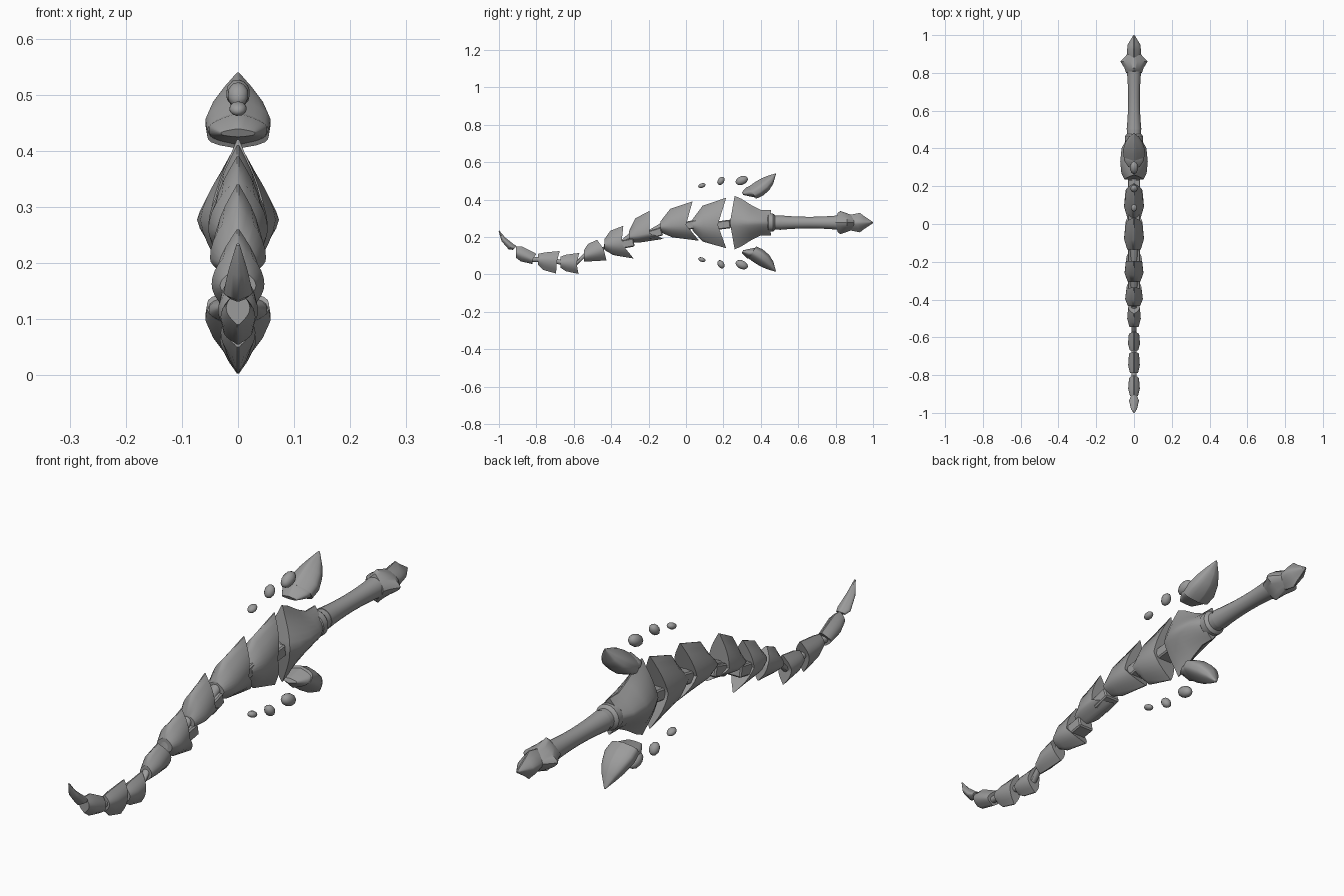
import bpy, bmesh, math
from mathutils import Vector

if "Cube" in bpy.data.objects:
    bpy.data.objects.remove(bpy.data.objects["Cube"])

steel = bpy.data.materials.new("grey_steel")
steel.diffuse_color = (0.33, 0.33, 0.33, 1)
steel.use_nodes = True
steel.node_tree.nodes["Principled BSDF"].inputs["Base Color"].default_value = steel.diffuse_color
MID = 0.277  # height of the hilt axis


def finish(name, bm, angle=38):
    bmesh.ops.recalc_face_normals(bm, faces=bm.faces)
    me = bpy.data.meshes.new(name)
    bm.to_mesh(me)
    bm.free()
    me.materials.append(steel)
    ob = bpy.data.objects.new(name, me)
    bpy.context.collection.objects.link(ob)
    bpy.ops.object.select_all(action='DESELECT')
    ob.select_set(True)
    bpy.context.view_layer.objects.active = ob
    bpy.ops.object.shade_smooth_by_angle(angle=math.radians(angle))


def loft(name, stations, up=2.0, down=2.0, flip=False, rows=12):
    """Ridged shell: each station is top, middle and bottom (y,z) plus half width."""
    bm = bmesh.new()
    rings = []
    for top, mid, bot, w in stations:
        ring = []
        for k in range(rows + 1):
            t = 1 - 2 * k / rows
            p = mid.lerp(top, t) if t >= 0 else mid.lerp(bot, -t)
            x = max(w * (1 - abs(t) ** (up if t > 0 else down)), 0.002)
            z = 2 * MID - p.y if flip else p.y
            ring.append((bm.verts.new((-x, p.x, z)), bm.verts.new((x, p.x, z))))
        rings.append(ring)
    for k in range(rows):
        for a, b in zip(rings, rings[1:]):
            for s in (0, 1):
                bm.faces.new((a[k][s], a[k + 1][s], b[k + 1][s], b[k][s]))
        for r in (rings[0], rings[-1]):
            bm.faces.new((r[k][0], r[k][1], r[k + 1][1], r[k + 1][0]))
    for a, b in zip(rings, rings[1:]):
        for k in (0, rows):
            bm.faces.new((a[k][0], a[k][1], b[k][1], b[k][0]))
    finish(name, bm)


def spike(name, rings, lean, **kw):
    """Loft along a leaning axis: rings of (y, z, half height, half width)."""
    d = Vector(lean).normalized()
    loft(name, [(Vector((y, z)) + d * h, Vector((y, z)), Vector((y, z)) - d * h, w)
                for y, z, h, w in rings], **kw)


def mirrored(name, rings, power):
    """Loft symmetric about the hilt axis: rings of (y, half height, half width, sweep)."""
    loft(name, [(Vector((y + s, MID + h)), Vector((y, MID)), Vector((y + s, MID - h)), w)
                for y, h, w, s in rings], up=power, down=power)


def lathe(name, profile, n=20):
    """Round part along y: profile of (y, z, radius)."""
    bm = bmesh.new()
    rings = [[bm.verts.new((r * math.cos(2 * math.pi * j / n), y,
                            z + r * math.sin(2 * math.pi * j / n))) for j in range(n)]
             for y, z, r in profile]
    for a, b in zip(rings, rings[1:]):
        for j in range(n):
            bm.faces.new((a[j], a[(j + 1) % n], b[(j + 1) % n], b[j]))
    bm.faces.new(rings[0])
    bm.faces.new(rings[-1])
    finish(name, bm)


def blade_segment(name, front, notch, top, bottom, w):
    """Chevron: swept top and bottom points around a notched rear edge."""
    front, notch, top, bottom = map(Vector, (front, notch, top, bottom))

    def shoulder(tip, sign):
        rise = max(.65 * abs(tip.y - front.y) + .008, .03)
        return Vector((front.x + .3 * (tip.x - front.x), front.y + sign * rise))
    neck = Vector((0, .03))
    loft(name, [(front + neck, front, front - neck, w * .68),
                (shoulder(top, 1), front.lerp(notch, .42), shoulder(bottom, -1), w),
                (top, notch, bottom, w * .86)])


# Blade tip
spike("blade_tip", [(-1, .233, .002, .003), (-.976, .187, .014, .017),
                    (-.935, .148, .019, .026), (-.915, .141, .014, .018)], (.7, .7))

# Blade segments: front, rear notch, top point, bottom point, half width
segments = [
    ((-.91, .12), (-.82, .08), (-.80, .11), (-.82, .055), .031),
    ((-.79, .08), (-.69, .07), (-.675, .125), (-.695, .005), .031),
    ((-.67, .065), (-.585, .06), (-.57, .115), (-.575, .003), .032),
    ((-.545, .10), (-.44, .135), (-.475, .185), (-.425, .075), .036),
    ((-.435, .16), (-.345, .165), (-.335, .26), (-.28, .085), .047),
    ((-.305, .20), (-.195, .22), (-.195, .34), (-.12, .19), .05),
    ((-.135, .255), (0, .265), (.035, .39), (.07, .18), .053),
    ((.035, .265), (.17, .265), (.215, .41), (.215, .14), .053)]
for i, seg in enumerate(segments):
    blade_segment(f"blade_segment_{i + 1}", *seg)

# Thin spine threading the segments
points = [p for seg in segments for p in seg[:2]] + [(.26, MID)]
lathe("spine", [(y, z, .014 if y < -.4 else .02) for y, z in points], 10)

# Square links behind the large segments
for i, seg in enumerate(segments[4:]):
    (y0, z0), (y1, z1) = seg[:2]
    a = math.atan2(z1 - z0, y1 - y0) + .12
    c, s = math.cos(a), math.sin(a)
    bm = bmesh.new()
    bmesh.ops.create_cube(bm, size=1)
    for v in bm.verts:
        u, h = v.co.y * .075, v.co.z * .045
        v.co = (v.co.x * .066, y1 + .03 + u * c - h * s, z1 + u * s + h * c)
    bmesh.ops.bevel(bm, geom=bm.edges[:], offset=.005, segments=1, affect='EDGES')
    finish(f"link_{i + 1}", bm, 25)

# Guard with flared arms
mirrored("guard", [(.235, .143, .05, .025), (.27, .128, .067, .025), (.33, .093, .073, .02),
                   (.40, .068, .066, 0), (.445, .068, .042, .01)], 1.5)

# Collar and handle
lathe("collar", [(y, MID, r) for y, r in
                 ((.43, .04), (.44, .048), (.465, .048), (.475, .04), (.48, .03))])
lathe("handle", [(y, MID, .031 + .008 * ((y - .66) / .16) ** 2)
                 for y in (.50, .54, .58, .62, .66, .70, .74, .78, .815)])
lathe("handle_root", [(.46, MID, .037), (.505, MID, .037)])

# Pommel: flange and pointed head
mirrored("pommel_flange", [(.80, .05, .042, .01), (.825, .062, .05, 0),
                           (.86, .05, .072, 0), (.90, .035, .035, 0)], 1.5)
mirrored("pommel_head", [(.87, .04, .03, 0), (.91, .052, .038, .02),
                         (.95, .036, .033, 0), (1, .003, .003, 0)], 1.6)

# Floating horns and shards, repeated above and below the guard
for side, flip in (("upper", False), ("lower", True)):
    spike(f"{side}_horn", [(.355, .437, .038, .055), (.388, .456, .042, .058),
                           (.425, .482, .038, .046), (.454, .507, .025, .028),
                           (.48, .538, .002, .003)], (-.5, .85), up=1.8, down=5, flip=flip)
    spike(f"{side}_horn_base", [(.302, .432, .008, .03), (.337, .441, .029, .052),
                                (.36, .441, .034, .053)], (-.45, .9), up=1.8, down=4, flip=flip)
    for i, (y, z, ry, rz) in enumerate(((.085, .475, .02, .014), (.187, .50, .02, .024),
                                        (.298, .502, .034, .027))):
        sign = -1 if flip else 1
        bm = bmesh.new()
        bmesh.ops.create_icosphere(bm, subdivisions=2, radius=1)
        for v in bm.verts:
            x, u, h = v.co
            v.co = (x * (.016 + .003 * i), y + u * ry,
                    MID + sign * (z - MID + (h * .9 + u * .3) * rz))
        finish(f"{side}_shard_{i + 1}", bm)
